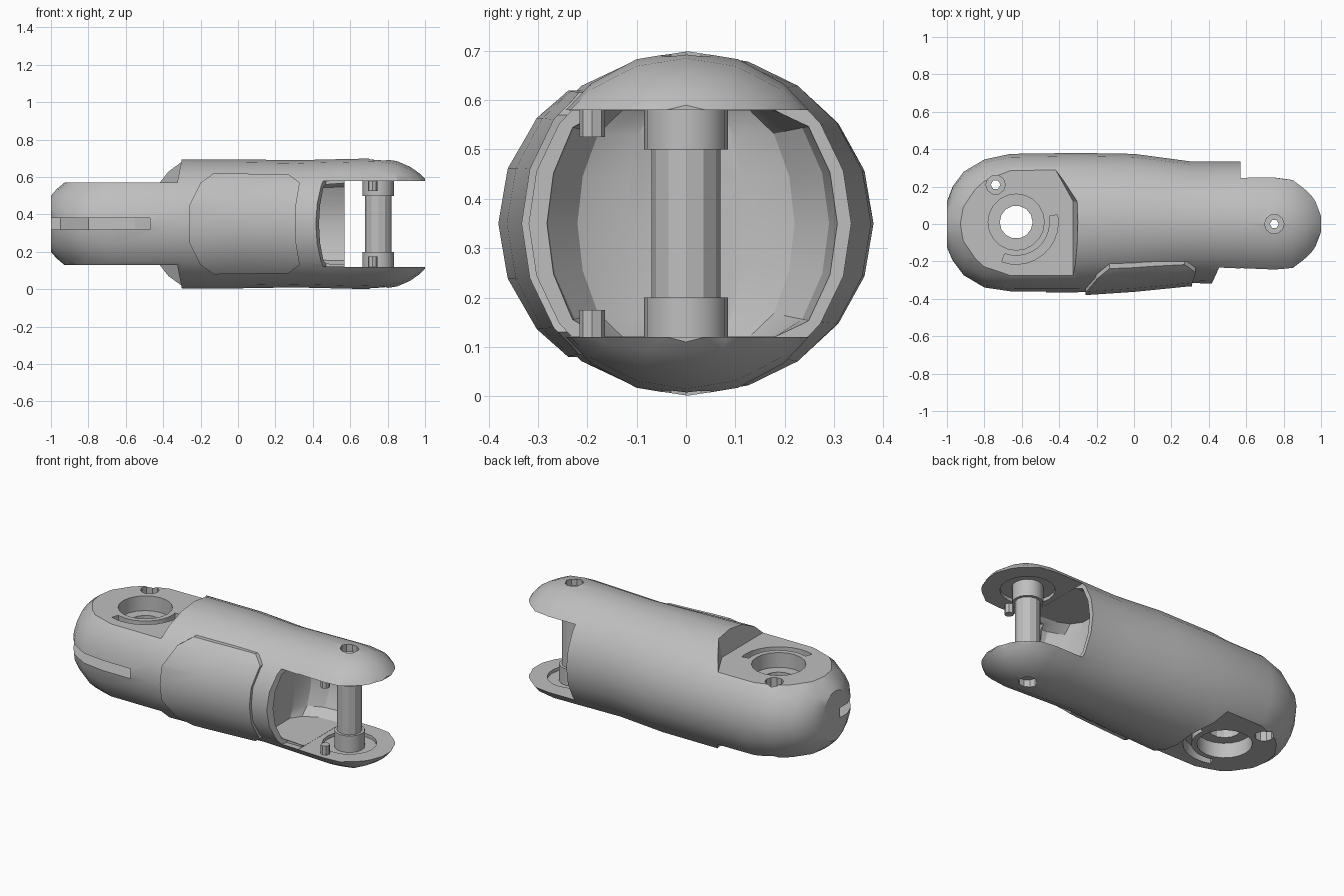
import bpy, bmesh, math

cube = bpy.data.objects.get("Cube")
if cube:
    bpy.data.objects.remove(cube, do_unlink=True)

MID = 0.35          # height of the long axis
FLAT = 0.23         # half height of the fork opening
FORK, KNUCKLE = 0.75, -0.63   # pivot positions along x

grey = bpy.data.materials.new("light_grey")
grey.use_nodes = True
grey.diffuse_color = (0.52, 0.52, 0.52, 1)
grey.node_tree.nodes["Principled BSDF"].inputs["Base Color"].default_value = (0.52, 0.52, 0.52, 1)


def finish(name, bm):
    bmesh.ops.recalc_face_normals(bm, faces=bm.faces)
    mesh = bpy.data.meshes.new(name)
    bm.to_mesh(mesh)
    bm.free()
    mesh.materials.append(grey)
    ob = bpy.data.objects.new(name, mesh)
    bpy.context.collection.objects.link(ob)
    return ob


def bridge(name, rings):
    """Skin a row of equal rings and cap both ends."""
    bm = bmesh.new()
    loops = [[bm.verts.new(p) for p in ring] for ring in rings]
    n = len(loops[0])
    for a, b in zip(loops, loops[1:]):
        for i in range(n):
            j = (i + 1) % n
            bm.faces.new((a[i], a[j], b[j], b[i]))
    bm.faces.new(loops[0])
    bm.faces.new(loops[-1])
    return finish(name, bm)


def loft(name, stations, sides=20, clamp=1.0, grow=0.0):
    """Oval sections along x: (x, front y, back y, half height)."""
    rings = []
    for x, lo, hi, h in stations:
        ring = []
        for i in range(sides):
            a = math.tau * i / sides
            y = (lo + hi) / 2 + ((hi - lo) / 2 + grow) * math.cos(a)
            z = (h + grow) * math.sin(a)
            ring.append((x, y, MID + max(-clamp, min(clamp, z))))
        rings.append(ring)
    return bridge(name, rings)


def prism(name, outline, z0, z1, inner=None):
    """Upright prism; inner is an optional different outline for z0."""
    return bridge(name, [[(x, y, z0) for x, y in inner or outline],
                         [(x, y, z1) for x, y in outline]])


def rod(name, x, y, r, z0, z1, sides=16):
    return prism(name, [(x + r * math.cos(math.tau * i / sides),
                         y + r * math.sin(math.tau * i / sides)) for i in range(sides)], z0, z1)


def box(name, x0, x1, y0, y1, z0, z1):
    return prism(name, [(x0, y0), (x1, y0), (x1, y1), (x0, y1)], z0, z1)


def boolean(target, cutter, mode="DIFFERENCE"):
    mod = target.modifiers.new("cut", "BOOLEAN")
    mod.operation, mod.solver, mod.object = mode, "EXACT", cutter
    cutter.hide_render = True
    bpy.context.view_layer.objects.active = target
    bpy.ops.object.modifier_apply(modifier=mod.name)
    bpy.data.objects.remove(cutter, do_unlink=True)


# Main shell: tapered oval tube with rounded ends
hull = [(-1.0, -0.13, 0.12, 0.15), (-0.97, -0.2, 0.2, 0.185), (-0.91, -0.28, 0.28, 0.235),
        (-0.8, -0.345, 0.345, 0.3), (-0.66, -0.365, 0.375, 0.345), (-0.3, -0.365, 0.38, 0.345),
        (0.0, -0.345, 0.375, 0.345), (0.3, -0.315, 0.335, 0.34), (0.6, -0.325, 0.335, 0.347),
        (0.75, -0.33, 0.335, 0.35), (0.85, -0.33, 0.33, 0.335), (0.92, -0.28, 0.28, 0.305),
        (0.97, -0.24, 0.24, 0.27), (1.0, -0.15, 0.15, 0.24)]
body = loft("finger_body", hull)

# Fork opening, hollow socket behind it and the slanted front lip
boolean(body, box("cutter", 0.57, 1.2, -0.5, 0.5, MID - FLAT, MID + FLAT))
boolean(body, loft("cutter", [(0.3, -0.12, 0.12, 0.3), (0.34, -0.22, 0.22, 0.31),
                              (0.42, -0.28, 0.29, 0.33), (0.6, -0.305, 0.31, 0.335)],
                   clamp=FLAT - 0.001))
boolean(body, prism("cutter", [(0.37, -0.42), (0.47, -0.2), (0.6, -0.2), (0.6, -0.42)],
                    MID - FLAT + 0.002, MID + FLAT - 0.002))
boolean(body, rod("cutter", FORK, 0, 0.15, 0.1, 0.6, 20))

# Knuckle flats, pivot wells, curved grooves and screw holes, top and bottom
for s in (1, -1):
    floor, outer = MID + s * 0.22, MID + s * 0.5

    def step(x):
        return [(-1.2, -0.5), (x, -0.5), (x, 0.12), (x - 0.1, 0.3), (x - 0.1, 0.5), (-1.2, 0.5)]
    boolean(body, prism("cutter", step(-0.27), floor, outer, step(-0.325)))
    boolean(body, rod("cutter", KNUCKLE, 0.01, 0.15, MID + s * 0.13, outer, 20))
    arc = [math.radians(-110 + 12 * i) for i in range(11)]
    groove = [(KNUCKLE + r * math.cos(a), 0.01 + r * math.sin(a))
              for r, row in ((0.225, arc), (0.18, arc[::-1])) for a in row]
    boolean(body, prism("cutter", groove, MID + s * 0.15, outer))
    boolean(body, rod("cutter", -0.74, 0.21, 0.052, MID + s * 0.16, outer, 10))
    boolean(body, rod("cutter", FORK, 0, 0.052, MID + s * 0.3, outer, 10))
boolean(body, rod("cutter", KNUCKLE, 0.01, 0.088, -0.1, 0.8, 14))
boolean(body, rod("cutter", -0.74, 0.21, 0.026, -0.1, 0.8, 6))
boolean(body, rod("cutter", FORK, 0, 0.024, -0.1, 0.8, 6))

# Cable slot along the front of the knuckle
boolean(body, prism("cutter", [(-1.1, -0.5), (-0.47, -0.5), (-0.47, -0.3), (-0.55, -0.25),
                               (-0.8, -0.22), (-0.95, -0.05), (-1.1, -0.05)],
                    MID - 0.03, MID + 0.03))

# Raised cover on the front, trimmed to a notched outline
half = [(-0.26, 0.1), (-0.2, 0.22), (-0.13, 0.27), (0.27, 0.265), (0.33, 0.22), (0.31, 0.1)]
outline = half + [(x, -z) for x, z in reversed(half)]
panel = loft("front_cover", hull[4:9], grow=0.018)
boolean(panel, bridge("cutter", [[(x, y, MID + z) for x, z in outline] for y in (-0.6, -0.2)]),
        "INTERSECT")

# Pivot pin with collars and two stop pegs
pin = rod("pivot_pin", FORK, 0, 0.07, 0.09, 0.61, 12)
parts = [body, panel, pin]
for s, label in ((1, "upper"), (-1, "lower")):
    parts.append(rod(label + "_collar", FORK, 0, 0.085, MID + s * 0.15, MID + s * 0.255, 16))
    parts.append(rod(label + "_peg", 0.72, -0.19, 0.026, MID + s * 0.175, MID + s * 0.25, 8))
for ob in [pin] + [p for p in parts if p.name.endswith("collar")]:
    boolean(ob, rod("cutter", FORK, 0, 0.024, -0.1, 0.8, 6))

# Smooth shading with crisp edges
bpy.ops.object.select_all(action="DESELECT")
for ob in parts:
    ob.select_set(True)
bpy.context.view_layer.objects.active = body
bpy.ops.object.shade_smooth_by_angle(angle=math.radians(25))
